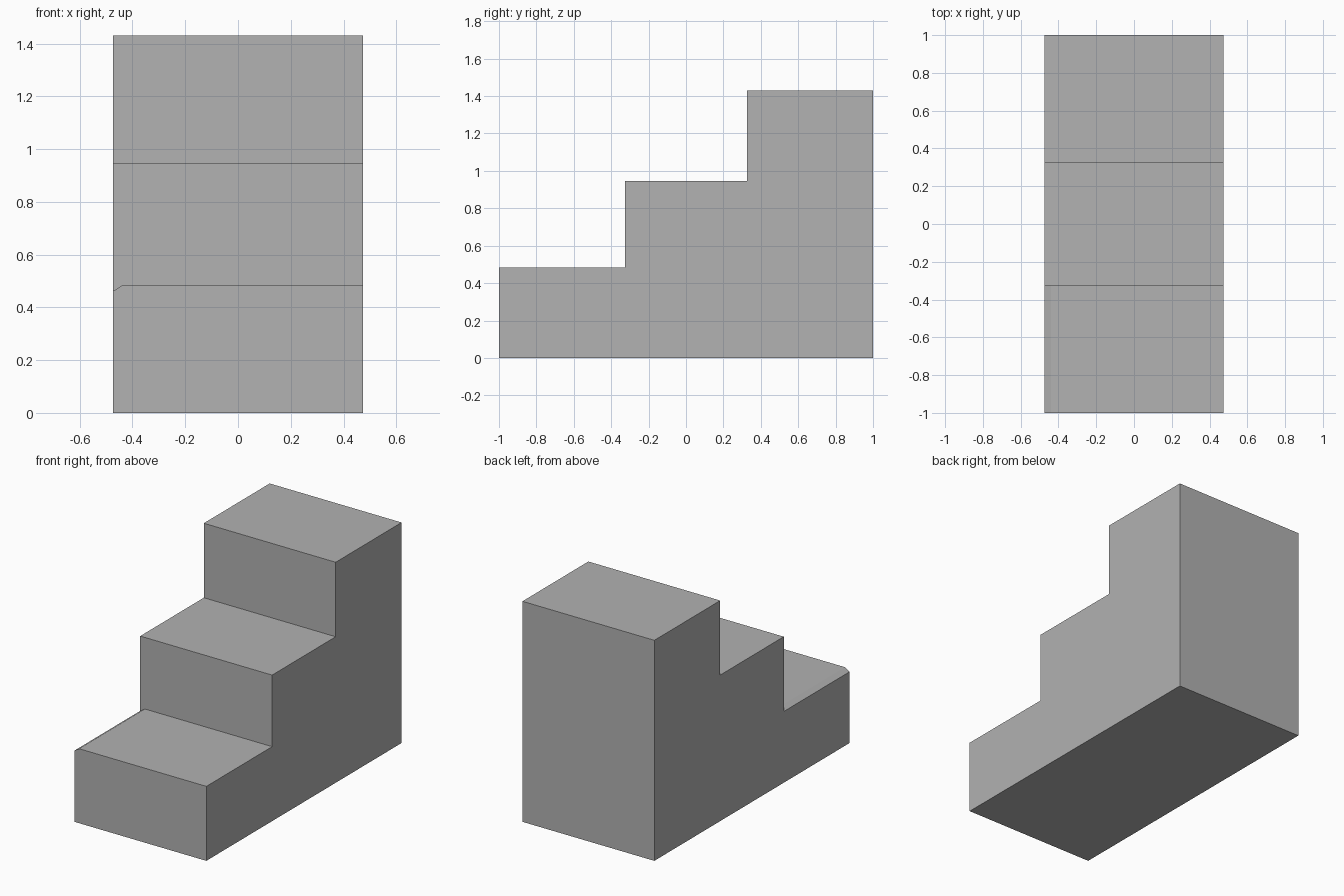
import bpy
import bmesh
from mathutils import Vector

default = bpy.data.objects.get("Cube")
if default:
    bpy.data.objects.remove(default, do_unlink=True)

HALF_W = 0.473
STEP_Y = -0.326
TREAD_Z = 0.483
CHAMFER_W, CHAMFER_H = 0.034, 0.021

# Plain stone colour
stone = bpy.data.materials.new("light_grey")
stone.use_nodes = True
grey = (0.445, 0.445, 0.445, 1)
stone.diffuse_color = grey
stone.node_tree.nodes["Principled BSDF"].inputs["Base Color"].default_value = grey

# Stepped side profile (y, z), extruded across the width
profile = [(-1, 0), (1, 0), (1, 1.43), (0.325, 1.43), (0.325, 0.947),
           (STEP_Y, 0.947), (STEP_Y, TREAD_Z), (-1, TREAD_Z)]
bm = bmesh.new()
side = bm.faces.new([bm.verts.new((-HALF_W, y, z)) for y, z in profile])
extruded = bmesh.ops.extrude_face_region(bm, geom=[side], use_keep_orig=True)
bmesh.ops.translate(bm, vec=(2 * HALF_W, 0, 0),
                    verts=[v for v in extruded["geom"] if isinstance(v, bmesh.types.BMVert)])

# Cut the lowest step near its right edge, then drop that edge to form a chamfer
faces = [f for f in bm.faces if len(f.verts) == 4
         and all(v.co.y < STEP_Y + 0.01 for v in f.verts)]
edges = {e for f in faces for e in f.edges}
verts = {v for f in faces for v in f.verts}
bmesh.ops.bisect_plane(bm, geom=faces + list(edges) + list(verts),
                       plane_co=Vector((CHAMFER_W - HALF_W, 0, 0)),
                       plane_no=Vector((1, 0, 0)))
for v in bm.verts:
    if v.co.x < 0.001 - HALF_W and abs(v.co.z - TREAD_Z) < 0.001:
        v.co.z -= CHAMFER_H
bmesh.ops.recalc_face_normals(bm, faces=bm.faces)

mesh = bpy.data.meshes.new("stair_block")
bm.to_mesh(mesh)
bm.free()
mesh.materials.append(stone)
stairs = bpy.data.objects.new("stair_block", mesh)
bpy.context.collection.objects.link(stairs)
